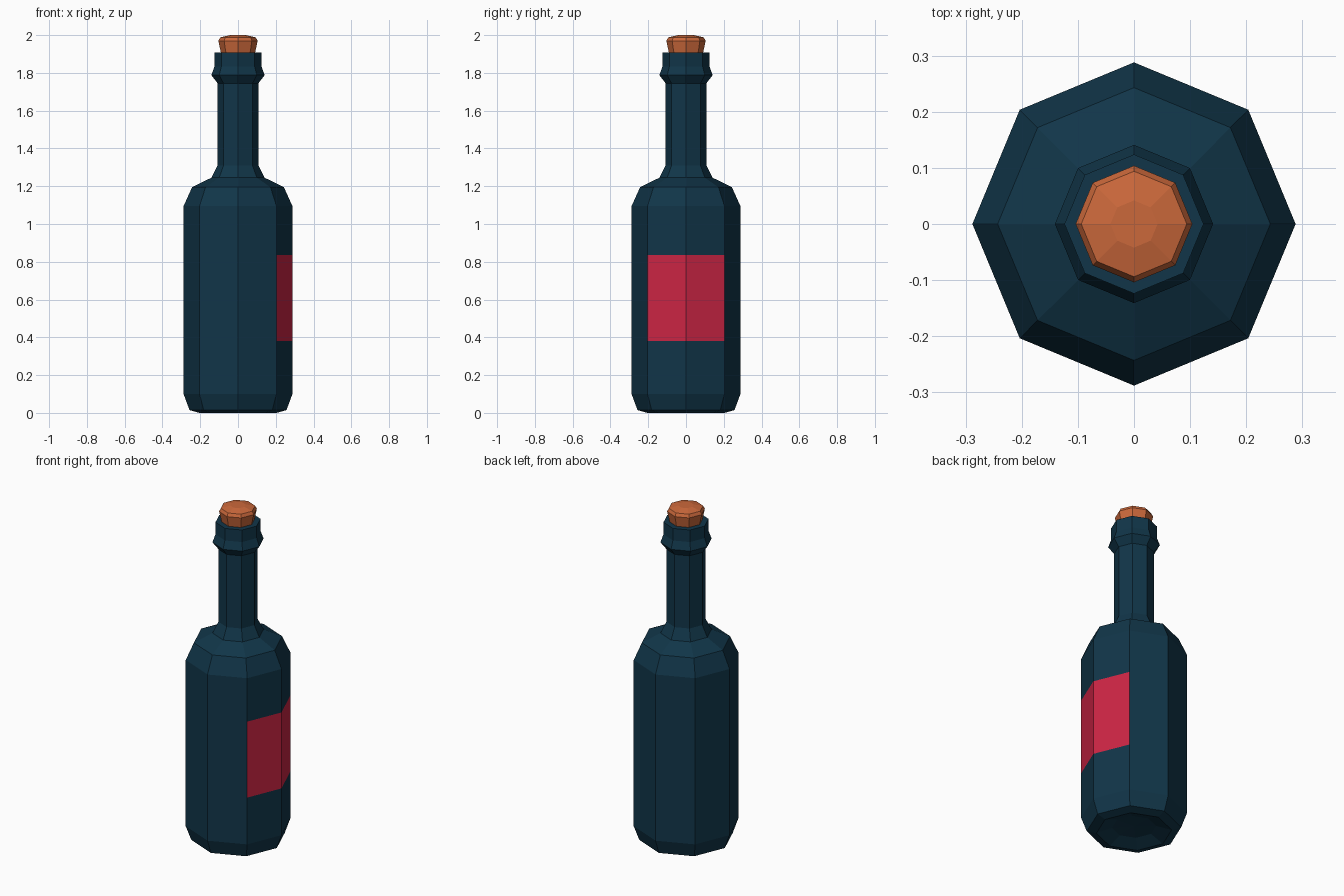
import bpy, bmesh, math

if "Cube" in bpy.data.objects:
    bpy.data.objects.remove(bpy.data.objects["Cube"])


def material(name, rgb):
    m = bpy.data.materials.new(name)
    m.diffuse_color = (*rgb, 1)
    m.use_nodes = True
    m.node_tree.nodes["Principled BSDF"].inputs["Base Color"].default_value = m.diffuse_color
    return m


def lathe(name, profile, mats, sides=8):
    """Revolve (radius, z) points, bottom to top; radius 0 is a pole."""
    bm = bmesh.new()
    rings = []
    for r, z in profile:
        n = sides if r > 0 else 1
        rings.append([bm.verts.new((r * math.cos(2 * math.pi * i / sides),
                                    r * math.sin(2 * math.pi * i / sides), z))
                      for i in range(n)])
    for a, b in zip(rings, rings[1:]):
        for i in range(sides):
            j = (i + 1) % sides
            quad = [a[i % len(a)], a[j % len(a)], b[j % len(b)], b[i % len(b)]]
            bm.faces.new(list(dict.fromkeys(quad)))
    bmesh.ops.recalc_face_normals(bm, faces=bm.faces)
    me = bpy.data.meshes.new(name)
    bm.to_mesh(me)
    bm.free()
    for m in mats:
        me.materials.append(m)
    ob = bpy.data.objects.new(name, me)
    bpy.context.collection.objects.link(ob)
    return ob


glass = material("dark blue glass", (0.0055, 0.036, 0.066))
red = material("red label", (0.60, 0.018, 0.058))
tan = material("orange cork", (0.60, 0.14, 0.044))

# Bottle: hollowed foot, body, shoulder, neck, collar and lip
bottle = lathe("bottle", [
    (0, 0.035), (0.12, 0.03), (0.205, 0.0), (0.257, 0.015), (0.288, 0.1),
    (0.288, 0.38), (0.288, 0.835), (0.288, 1.095), (0.243, 1.195),
    (0.141, 1.245), (0.108, 1.31), (0.108, 1.745), (0.141, 1.788),
    (0.124, 1.835), (0.124, 1.907), (0.088, 1.907), (0.082, 1.8), (0, 1.8)],
    [glass, red])

# Label: the two body panels facing +x
for f in bottle.data.polygons:
    if 0.4 < f.center.z < 0.8 and f.center.x > 0.2:
        f.material_index = 1

# Cork: flared stopper with a slightly domed top
lathe("cork", [(0, 1.81), (0.082, 1.81), (0.09, 1.905), (0.104, 1.97),
               (0.094, 1.988), (0.042, 2.0), (0, 2.0)], [tan])
